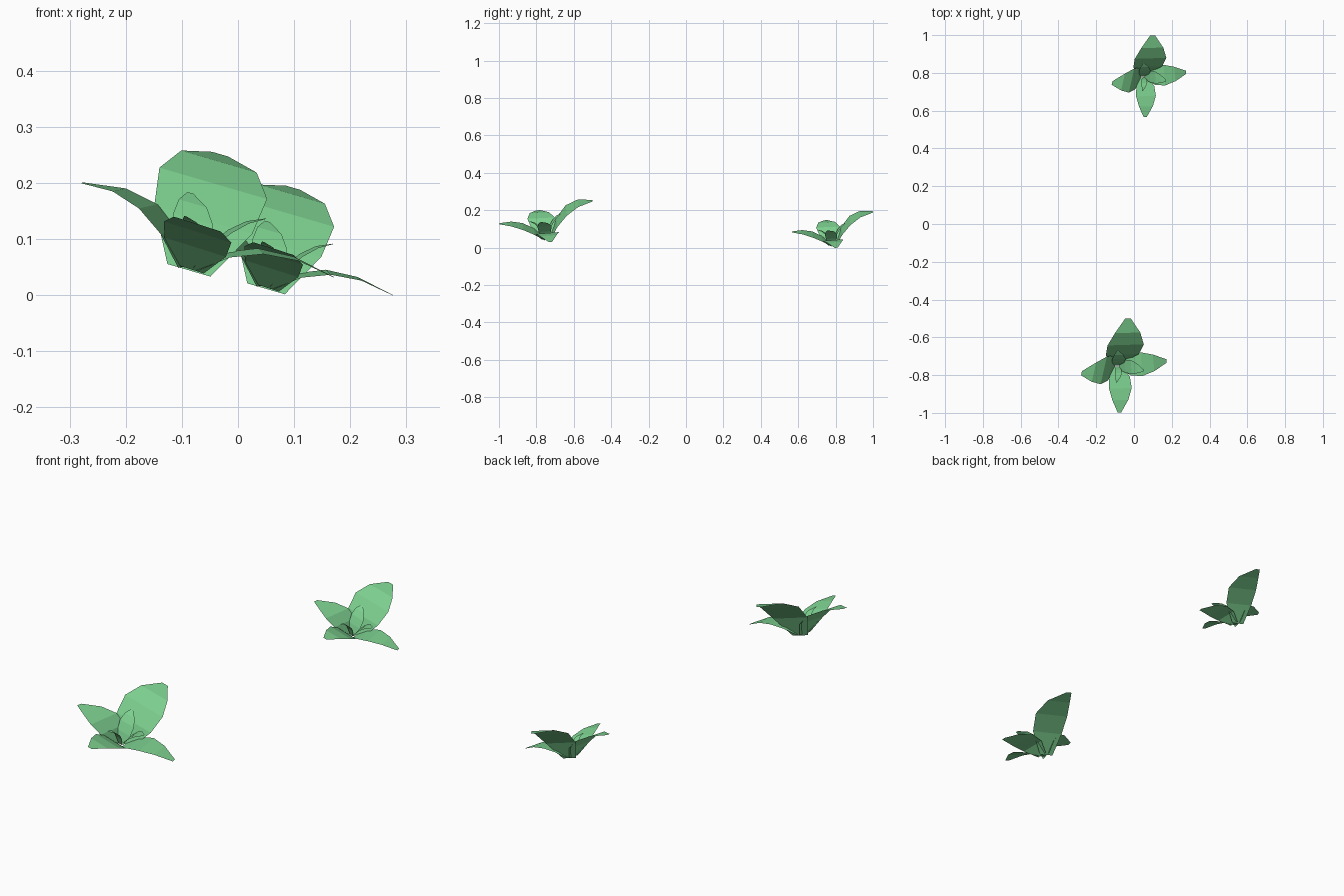
import bpy
from mathutils import Vector

if "Cube" in bpy.data.objects:
    bpy.data.objects.remove(bpy.data.objects["Cube"])

green = bpy.data.materials.new("leaf_green")
green.diffuse_color = (0.2, 0.62, 0.27, 1)
green.use_nodes = True
green.node_tree.nodes["Principled BSDF"].inputs["Base Color"].default_value = green.diffuse_color

# Plant base point; leaf spines are measured in the larger plant's position
BASE = Vector((-0.0875, -0.74, 0.044))
# Relative half width along every leaf
PROFILE = (0.4, 0.91, 1, 0.7, 0.15)
# Cross direction of leaves by heading
ACROSS = {"back": (0.96, 0.03, -0.28), "left": (0.22, 0.97, 0.05),
          "right": (0.08, -0.97, -0.08), "front": (-0.95, -0.03, 0.3)}

# name, heading, half width, root, middle, tip
LEAVES = [
    ("back_leaf", "back", .10, (-.0875, -.73, .044), (-.044, -.64, .199), (-.032, -.50, .251)),
    ("left_leaf", "left", .075, (-.10, -.745, .05), (-.16, -.775, .158), (-.278, -.79, .20)),
    ("right_leaf", "right", .063, (-.075, -.745, .045), (.04, -.742, .078), (.172, -.725, .031)),
    ("front_leaf", "front", .063, (-.085, -.755, .046), (-.072, -.87, .112), (-.077, -.998, .128)),
    ("inner_back_leaf", "back", .037, (-.09, -.75, .05), (-.08, -.715, .135), (-.085, -.67, .182)),
    ("inner_right_leaf", "right", .037, (-.08, -.755, .05), (-.015, -.757, .113), (.05, -.775, .136)),
    ("inner_front_leaf", "front", .019, (-.088, -.755, .05), (-.082, -.79, .115), (-.093, -.838, .14)),
]


def leaf(name, across, half, points, origin, scale):
    """Flat-shaded ribbon on a parabola through root, middle and tip."""
    w = Vector(across).normalized()
    root, mid, tip = (Vector(p) - BASE for p in points)
    verts = []
    last = len(PROFILE) - 1
    for i, k in enumerate(PROFILE):
        t = i / last
        c = root * (1 - t) * (1 - 2*t) + mid * 4 * t * (1 - t) + tip * t * (2*t - 1)
        verts += [(c - w * half * k) * scale, (c + w * half * k) * scale]
    faces = [(2*i, 2*i + 1, 2*i + 3, 2*i + 2) for i in range(last)]
    mesh = bpy.data.meshes.new(name)
    mesh.from_pydata(verts, [], faces)
    mesh.materials.append(green)
    ob = bpy.data.objects.new(name, mesh)
    ob.location = origin
    bpy.context.collection.objects.link(ob)


# Two plants: the larger in front, the smaller behind
for label, origin, scale in (("large_plant", BASE, 1.0),
                             ("small_plant", Vector((0.05, 0.79, 0.011)), 0.87)):
    for name, heading, half, *points in LEAVES:
        leaf(f"{label}_{name}", ACROSS[heading], half, points, origin, scale)
